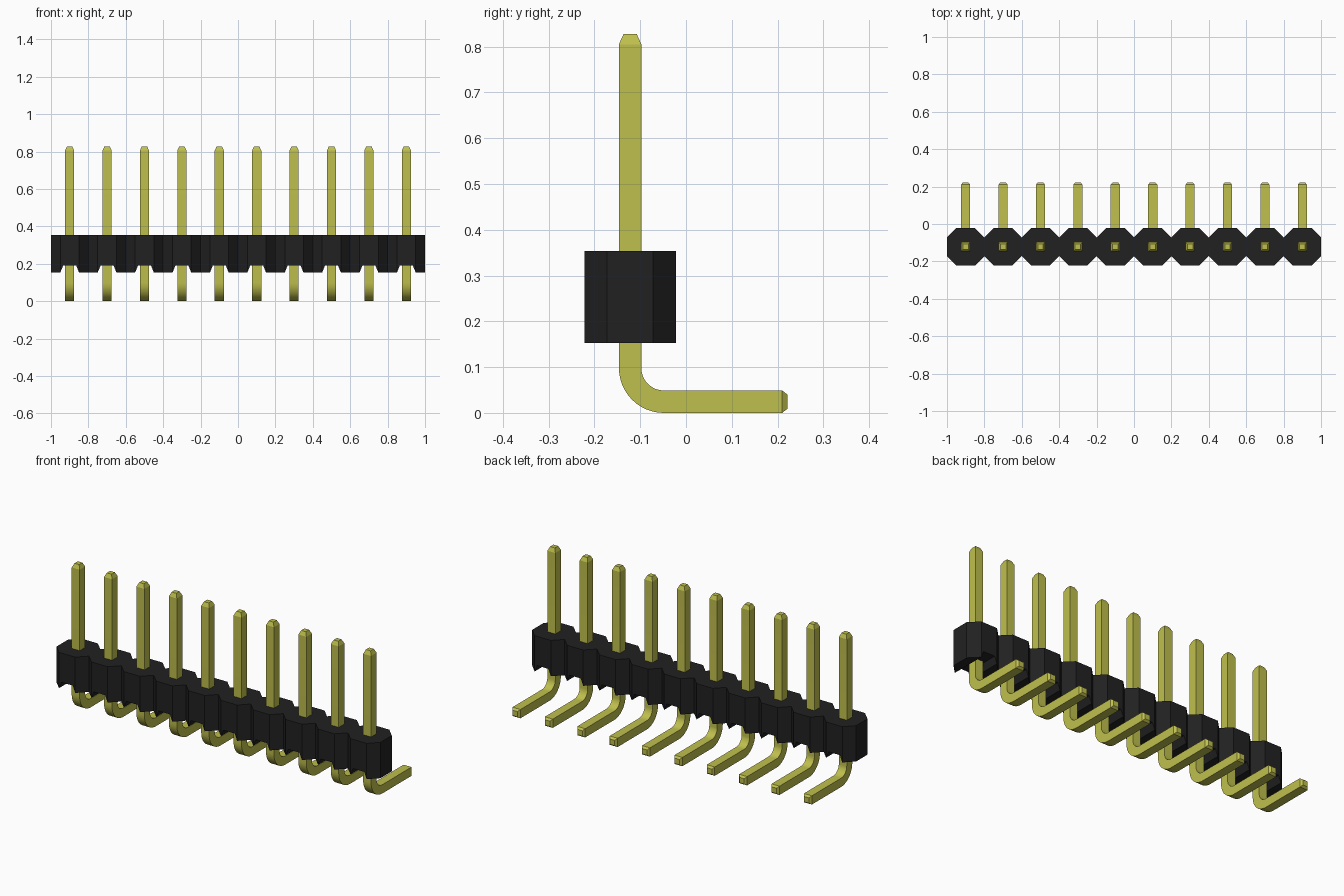
import bpy
import bmesh
import math
from mathutils import Vector

if "Cube" in bpy.data.objects:
    bpy.data.objects.remove(bpy.data.objects["Cube"], do_unlink=True)

COUNT, PITCH = 10, 0.2
ROW_Y = -0.122            # pin row position
Z_LOW, Z_HIGH = 0.153, 0.353
HALF = 0.0245             # half thickness of a pin


def make_material(name, rgb):
    mat = bpy.data.materials.new(name)
    mat.use_nodes = True
    color = (*rgb, 1)
    mat.diffuse_color = color
    mat.node_tree.nodes["Principled BSDF"].inputs["Base Color"].default_value = color
    return mat


def loft(name, sections, mat):
    """Skin a run of four-cornered sections and cap both ends."""
    bm = bmesh.new()
    rings = [[bm.verts.new(p) for p in s] for s in sections]
    for a, b in zip(rings, rings[1:]):
        for i in range(4):
            j = (i + 1) % 4
            bm.faces.new((a[i], a[j], b[j], b[i]))
    bm.faces.new(rings[0])
    bm.faces.new(rings[-1])
    bmesh.ops.recalc_face_normals(bm, faces=bm.faces)
    mesh = bpy.data.meshes.new(name)
    bm.to_mesh(mesh)
    bm.free()
    mesh.materials.append(mat)
    obj = bpy.data.objects.new(name, mesh)
    bpy.context.collection.objects.link(obj)
    return obj


black = make_material("black plastic", (0.0155, 0.0155, 0.0155))
gold = make_material("yellow gold metal", (0.52, 0.52, 0.075))
centers = [(i - (COUNT - 1) / 2) * PITCH for i in range(COUNT)]

# Housing: chain of octagonal blocks with a sloped channel under each pin
unit = [(-0.05, 0.1, Z_LOW), (-0.035, 0.1, 0.19), (0.035, 0.1, 0.19),
        (0.05, 0.1, Z_LOW), (0.1, 0.05, Z_LOW)]
stations = [(-1, 0.05, Z_LOW)]
stations += [(cx + dx, w, z) for cx in centers for dx, w, z in unit]
housing = loft("housing", [
    [(x, ROW_Y - w, z), (x, ROW_Y + w, z), (x, ROW_Y + w, Z_HIGH), (x, ROW_Y - w, Z_HIGH)]
    for x, w, z in stations], black)

# Pin path: (y, z, bend angle, half size), tapered tip to tapered tail
radius, bend_z = 0.0735, 0.098
bend_y = ROW_Y + radius
path = [(ROW_Y, 0.827, 0, 0.0145), (ROW_Y, 0.805, 0, HALF)]
for k in range(13):
    a = math.pi / 2 * k / 12
    path.append((bend_y - radius * math.cos(a), bend_z - radius * math.sin(a), a, HALF))
path += [(0.21, HALF, math.pi / 2, HALF), (0.222, HALF, math.pi / 2, 0.015)]


def pin_section(y, z, angle, h):
    side = Vector((0, math.cos(angle), math.sin(angle))) * h
    across = Vector((h, 0, 0))
    mid = Vector((0, y, z))
    return [mid - across - side, mid + across - side, mid + across + side, mid - across + side]


# Bent square pins sharing one mesh
pin = loft("pin_1", [pin_section(*p) for p in path], gold)
bpy.ops.object.select_all(action="DESELECT")
pin.select_set(True)
bpy.context.view_layer.objects.active = pin
bpy.ops.object.shade_smooth_by_angle(angle=math.radians(20))
pin.location.x = centers[0]
for i, cx in enumerate(centers[1:], 2):
    copy = pin.copy()
    copy.name = f"pin_{i}"
    copy.location.x = cx
    bpy.context.collection.objects.link(copy)
